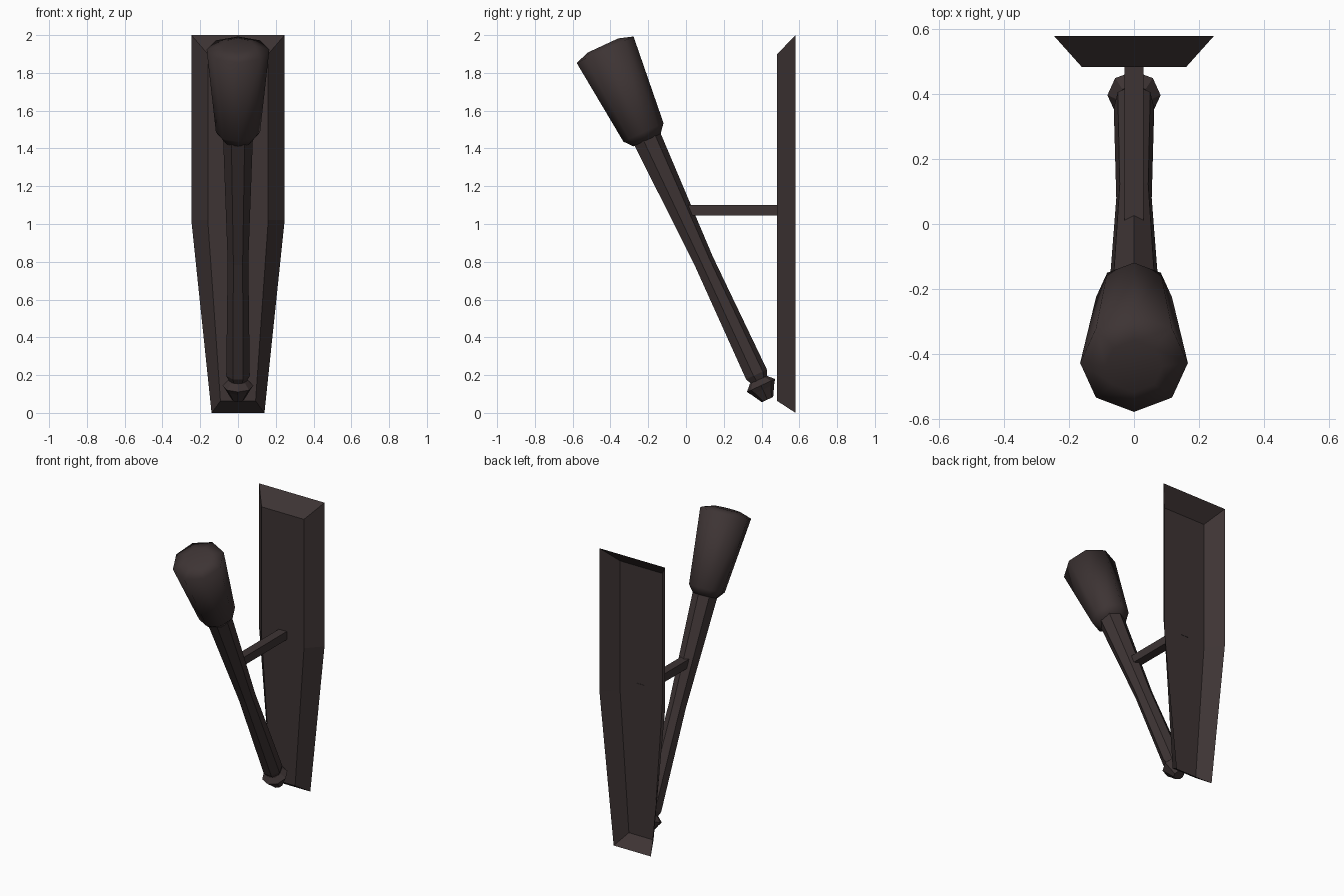
import bpy, bmesh, math
from mathutils import Vector

if "Cube" in bpy.data.objects:
    bpy.data.objects.remove(bpy.data.objects["Cube"])

mat = bpy.data.materials.new("dark iron")
mat.diffuse_color = (0.047, 0.034, 0.034, 1)
mat.use_nodes = True
mat.node_tree.nodes["Principled BSDF"].inputs["Base Color"].default_value = mat.diffuse_color

# Tilted torch axis: origin near the pommel, leaning towards the front
ORIGIN = Vector((0, 0.402, 0.134))
TILT = math.radians(24.9)
UP = Vector((0, -math.sin(TILT), math.cos(TILT)))
BACK = Vector((0, math.cos(TILT), math.sin(TILT)))
SIDE = Vector((1, 0, 0))


def finish(name, bm, smooth=False):
    me = bpy.data.meshes.new(name)
    for f in bm.faces:
        f.smooth = smooth
    bm.to_mesh(me)
    bm.free()
    me.materials.append(mat)
    ob = bpy.data.objects.new(name, me)
    bpy.context.collection.objects.link(ob)
    return ob


def skin(bm, rings, cap_start=True, cap_end=True):
    for a, b in zip(rings, rings[1:]):
        n = len(a)
        for i in range(n):
            j = (i + 1) % n
            bm.faces.new((a[i], a[j], b[j], b[i]))
    if cap_start:
        bm.faces.new(rings[0][::-1])
    if cap_end:
        bm.faces.new(rings[-1])
    if cap_start and cap_end:
        bmesh.ops.recalc_face_normals(bm, faces=bm.faces)


def turned(name, profile, sides, smooth=False):
    """Faceted lathe along the torch axis; profile = (distance, radius)."""
    bm = bmesh.new()
    rings = []
    for d, r in profile:
        ring = []
        for i in range(sides):
            t = math.pi / 2 + 2 * math.pi * i / sides
            ring.append(bm.verts.new(ORIGIN + UP * d + SIDE * (r * math.cos(t)) + BACK * (r * math.sin(t))))
        rings.append(ring)
    skin(bm, rings)
    return finish(name, bm, smooth)


# Torch: pommel, waisted seven-sided handle, eight-sided head
turned("pommel", [(-0.07, 0.033), (-0.012, 0.066), (0.012, 0.082), (0.045, 0.05)], 8)
turned("handle", [(0.035, 0.045), (0.075, 0.064), (0.74, 0.056), (1.47, 0.081)], 7)
turned("torch_head", [(1.445, 0.08), (1.49, 0.117), (1.972, 0.166), (1.997, 0.088)], 8, True)

# Wall plate: bevelled shell, open at the back
bm = bmesh.new()
outlines = [(0.58, [(0.14, 0.0), (0.247, 1.02), (0.247, 2.0)]),
            (0.483, [(0.093, 0.063), (0.16, 1.02), (0.16, 1.9)])]
rings = []
for y, half in outlines:
    pts = half + [(-x, z) for x, z in reversed(half)]
    rings.append([bm.verts.new((x, y, z)) for x, z in pts])
skin(bm, rings, cap_start=False)
finish("wall_plate", bm)

# Support arm between plate and handle
bm = bmesh.new()
bmesh.ops.create_cube(bm, size=1)
for v in bm.verts:
    v.co = Vector((v.co.x * 0.06, 0.2425 + v.co.y * 0.485, 1.072 + v.co.z * 0.056))
finish("support_arm", bm)
